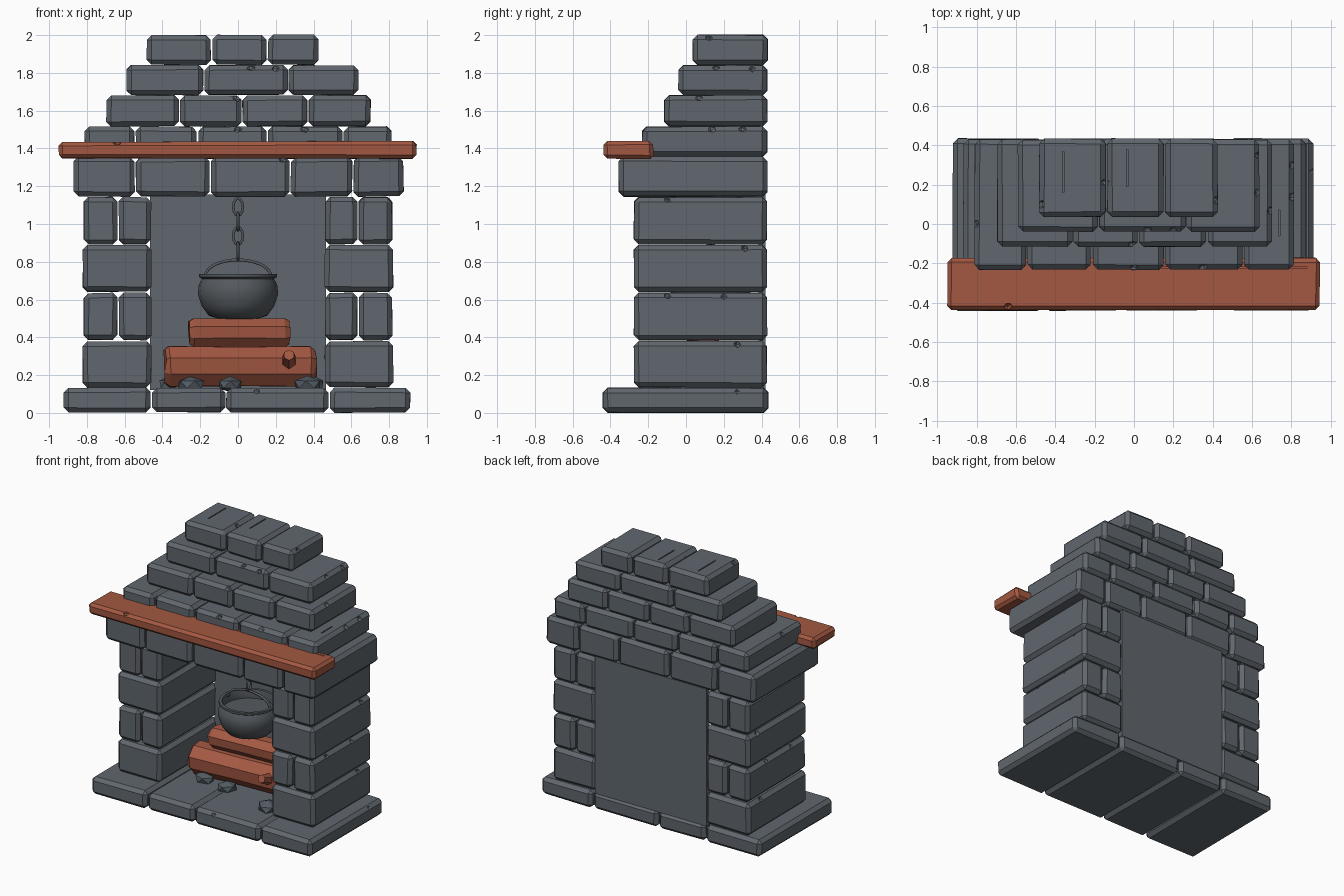
import bpy, bmesh, math, random
from mathutils import Matrix, Vector

if "Cube" in bpy.data.objects:
    bpy.data.objects.remove(bpy.data.objects["Cube"])
random.seed(4)

def material(name, col):
    m = bpy.data.materials.new(name)
    m.diffuse_color = (*col, 1)
    m.use_nodes = True
    m.node_tree.nodes["Principled BSDF"].inputs["Base Color"].default_value = m.diffuse_color
    return m

STONE = material("slate_stone", (0.118, 0.136, 0.156))
WOOD = material("red_wood", (0.370, 0.098, 0.054))
IRON = material("dark_iron", (0.090, 0.102, 0.114))
ROCK = material("ash_rock", (0.085, 0.108, 0.128))

def finish(bm, name, mat):
    bmesh.ops.recalc_face_normals(bm, faces=bm.faces)
    me = bpy.data.meshes.new(name)
    bm.to_mesh(me)
    bm.free()
    ob = bpy.data.objects.new(name, me)
    bpy.context.collection.objects.link(ob)
    me.materials.append(mat)
    return ob

def block(bm, x0, x1, y0, y1, z0, z1, bevel=0.025, jitter=0.003):
    """Add one chamfered, slightly uneven block."""
    t = bmesh.new()
    bmesh.ops.create_cube(t, size=1)
    for v in t.verts:
        v.co = Vector((x0 if v.co.x < 0 else x1, y0 if v.co.y < 0 else y1,
                       z0 if v.co.z < 0 else z1))
        v.co += Vector([random.uniform(-jitter, jitter) for _ in range(3)])
    if bevel:
        bmesh.ops.bevel(t, geom=t.edges[:], offset=bevel, segments=1,
                        affect='EDGES', profile=0.5)
    me = bpy.data.meshes.new("tmp")
    t.to_mesh(me)
    t.free()
    bm.from_mesh(me)
    bpy.data.meshes.remove(me)

def carve(ob, chips=(), grooves=()):
    """Cut small chips and thin grooves out of an object."""
    bm = bmesh.new()
    for c in chips:
        mat = (Matrix.Translation(c) @ Matrix.Rotation(random.uniform(0, 3), 4, (1, 1, 1))
               @ Matrix.Diagonal((0.024, 0.02, 0.028, 1)))
        bmesh.ops.create_icosphere(bm, subdivisions=1, radius=1, matrix=mat)
    for g in grooves:
        block(bm, *g, bevel=0, jitter=0)
    cutter = finish(bm, "chip_cutter", STONE)
    cutter.hide_render = True
    mod = ob.modifiers.new("chips", 'BOOLEAN')
    mod.operation, mod.solver, mod.object = 'DIFFERENCE', 'EXACT', cutter
    bpy.context.view_layer.objects.active = ob
    bpy.ops.object.modifier_apply(modifier=mod.name)
    bpy.data.objects.remove(cutter)

def course(name, xs, y0, y1, z0, z1, chips=(), grooves=()):
    """A row of stones split at the given x positions."""
    bm = bmesh.new()
    for a, b in zip(xs, xs[1:]):
        block(bm, a + 0.004, b - 0.004, y0, y1, z0 + 0.003, z1 - 0.002)
    ob = finish(bm, name, STONE)
    if chips or grooves:
        carve(ob, chips, grooves)

# Hearth slab
course("hearth_slab", (-0.925, -0.46, -0.065, 0.483, 0.915), -0.44, 0.435, 0.0, 0.135,
       [(0.915, 0.27, 0.125), (0.1, -0.44, 0.125)])

# Side pillars: full stones alternating with split stones
rows = ((0.133, 0.38), (0.383, 0.637), (0.64, 0.888), (0.89, 1.145))
side_chips = ([0.27], [-0.1, 0.2], [0.31], [-0.1])
for side, label in ((-1, "left"), (1, "right")):
    for i, (z0, z1) in enumerate(rows):
        xs = [0.455, 0.825] if i % 2 == 0 else [0.457, 0.635, 0.82]
        course(f"{label}_pillar_row_{i + 1}", sorted(side * x for x in xs),
               -0.275, 0.428, z0, z1,
               [(side * 0.815, y, z1 - 0.012) for y in side_chips[i]])

# Back wall of the firebox
bm = bmesh.new()
block(bm, -0.465, 0.465, 0.385, 0.42, 0.12, 1.155, bevel=0, jitter=0)
finish(bm, "firebox_back", STONE)

# Lintel and stepped chimney
course("lintel", (-0.873, -0.545, -0.148, 0.275, 0.61, 0.88), -0.355, 0.43, 1.143, 1.357,
       [(0.24, -0.35, 1.345)])
course("chimney_row_1", (-0.815, -0.545, -0.215, 0.155, 0.555, 0.815), -0.232, 0.43, 1.355, 1.518,
       [(0.81, 0.14, 1.505), (0.81, 0.3, 1.505), (0.0, -0.225, 1.505), (0.35, -0.225, 1.505),
        (-0.81, 0.0, 1.505)], [(0.735, 0.743, -0.06, 0.07, 1.5, 1.6)])
course("chimney_row_2", (-0.70, -0.31, 0.02, 0.37, 0.705), -0.115, 0.43, 1.515, 1.683,
       [(0.70, 0.07, 1.67), (-0.01, -0.11, 1.67)])
course("chimney_row_3", (-0.595, -0.18, 0.265, 0.64), -0.04, 0.43, 1.68, 1.842,
       [(0.635, 0.16, 1.83), (0.635, 0.35, 1.83), (0.07, -0.035, 1.83), (0.2, -0.035, 1.83)])
course("chimney_row_4", (-0.485, -0.14, 0.155, 0.43), 0.037, 0.433, 1.84, 2.002,
       [(0.425, 0.12, 1.99), (-0.145, 0.21, 1.99), (-0.475, 0.1, 1.99)],
       [(-0.364, -0.356, 0.16, 0.37, 1.985, 2.1), (-0.039, -0.031, 0.19, 0.38, 1.985, 2.1)])

# Wooden mantel shelf
bm = bmesh.new()
block(bm, -0.948, 0.945, -0.437, -0.172, 1.348, 1.437, bevel=0.02, jitter=0.005)
mantel = finish(bm, "mantel_shelf", WOOD)
carve(mantel, [(-0.64, -0.42, 1.435)], [(-0.12, 0.88, -0.225, -0.219, 1.425, 1.5)])

# Logs: uneven many-sided trunks lying along x
def log(name, x0, x1, y, z, ry, rz, turn, sides=8):
    bm = bmesh.new()
    ends = ((x0, 0.8), (x0 + 0.025, 1), ((x0 + x1) / 2, 0.96), (x1 - 0.025, 1), (x1, 0.8))
    wob = [random.uniform(0.94, 1.04) for _ in range(sides)]
    rings = []
    for x, s in ends:
        ring = []
        for k in range(sides):
            a = math.tau * (k + 0.5) / sides
            ring.append(bm.verts.new((x + random.uniform(-0.006, 0.006),
                                      ry * s * wob[k] * math.cos(a) * 1.05,
                                      rz * s * wob[k] * math.sin(a) * 1.05)))
        rings.append(ring)
    for r, q in zip(rings, rings[1:]):
        for k in range(sides):
            n = (k + 1) % sides
            bm.faces.new((r[k], r[n], q[n], q[k]))
    bm.faces.new(rings[0])
    bm.faces.new(rings[-1])
    bm.transform(Matrix.Translation((0, y, z)) @ Matrix.Rotation(turn, 4, 'Z'))
    return finish(bm, name, WOOD)

log("bottom_log", -0.39, 0.41, 0.06, 0.247, 0.115, 0.11, 0.06)
log("top_log", -0.26, 0.27, 0.09, 0.425, 0.09, 0.079, 0.06)
# Broken branch stub on the bottom log
bm = bmesh.new()
bmesh.ops.create_cone(bm, cap_ends=True, segments=6, radius1=0.045, radius2=0.03, depth=0.12,
                      matrix=Matrix.Translation((0.27, -0.05, 0.285)) @ Matrix.Rotation(1.2, 4, 'X'))
finish(bm, "log_stub", WOOD)

# Ash rocks on the hearth
for i, (x, y, r) in enumerate(((-0.25, -0.04, 0.08), (-0.04, -0.07, 0.078),
                               (0.37, -0.17, 0.09), (-0.37, 0.1, 0.05), (0.41, 0.0, 0.05))):
    bm = bmesh.new()
    bmesh.ops.create_icosphere(bm, subdivisions=1, radius=1)
    for v in bm.verts:
        v.co *= random.uniform(0.9, 1.05)
    bm.transform(Matrix.Translation((x, y, 0.15)) @ Matrix.Rotation(i, 4, 'Z')
                 @ Matrix.Diagonal((r, r * 0.85, 0.045, 1)))
    finish(bm, f"ash_rock_{i + 1}", ROCK)

# Cauldron, lathed from a profile
PY = 0.13
profile = [(0, .495), (.1, .497), (.155, .515), (.192, .565), (.213, .63), (.207, .68),
           (.19, .71), (.207, .72), (.207, .735), (.186, .735), (.178, .70), (.18, .67), (0, .67)]
bm = bmesh.new()
vs = [bm.verts.new((r, 0, z)) for r, z in profile]
es = [bm.edges.new(p) for p in zip(vs, vs[1:])]
bmesh.ops.spin(bm, geom=vs + es, cent=(0, 0, 0), axis=(0, 0, 1), angle=math.tau, steps=20)
bmesh.ops.remove_doubles(bm, verts=bm.verts, dist=1e-4)
bm.transform(Matrix.Translation((0, PY, 0)))
pot = finish(bm, "cauldron", IRON)
bpy.context.view_layer.objects.active = pot
pot.select_set(True)
bpy.ops.object.shade_smooth_by_angle(angle=math.radians(40))

# Wire parts: cauldron handle and chain links
def wire(name, pts, radius, closed):
    cu = bpy.data.curves.new(name, 'CURVE')
    cu.dimensions, cu.bevel_depth, cu.bevel_resolution = '3D', radius, 1
    cu.use_fill_caps = True
    sp = cu.splines.new('POLY')
    sp.points.add(len(pts) - 1)
    for p, c in zip(sp.points, pts):
        p.co = (*c, 1)
    sp.use_cyclic_u = closed
    cu.materials.append(IRON)
    bpy.context.collection.objects.link(bpy.data.objects.new(name, cu))

wire("cauldron_handle", [(-0.175 * math.cos(math.pi * i / 14), PY,
                          0.722 + 0.088 * math.sin(math.pi * i / 14)) for i in range(15)], 0.009, False)
for i, z in enumerate((1.09, 1.012, 0.937, 0.856)):
    pts = []
    for k in range(12):
        a = math.tau * k / 12
        w, h = 0.025 * math.cos(a), 0.046 * math.sin(a)
        pts.append((w, PY, z + h) if i % 2 == 0 else (0, PY + w, z + h))
    wire(f"chain_link_{i + 1}", pts, 0.008, True)
